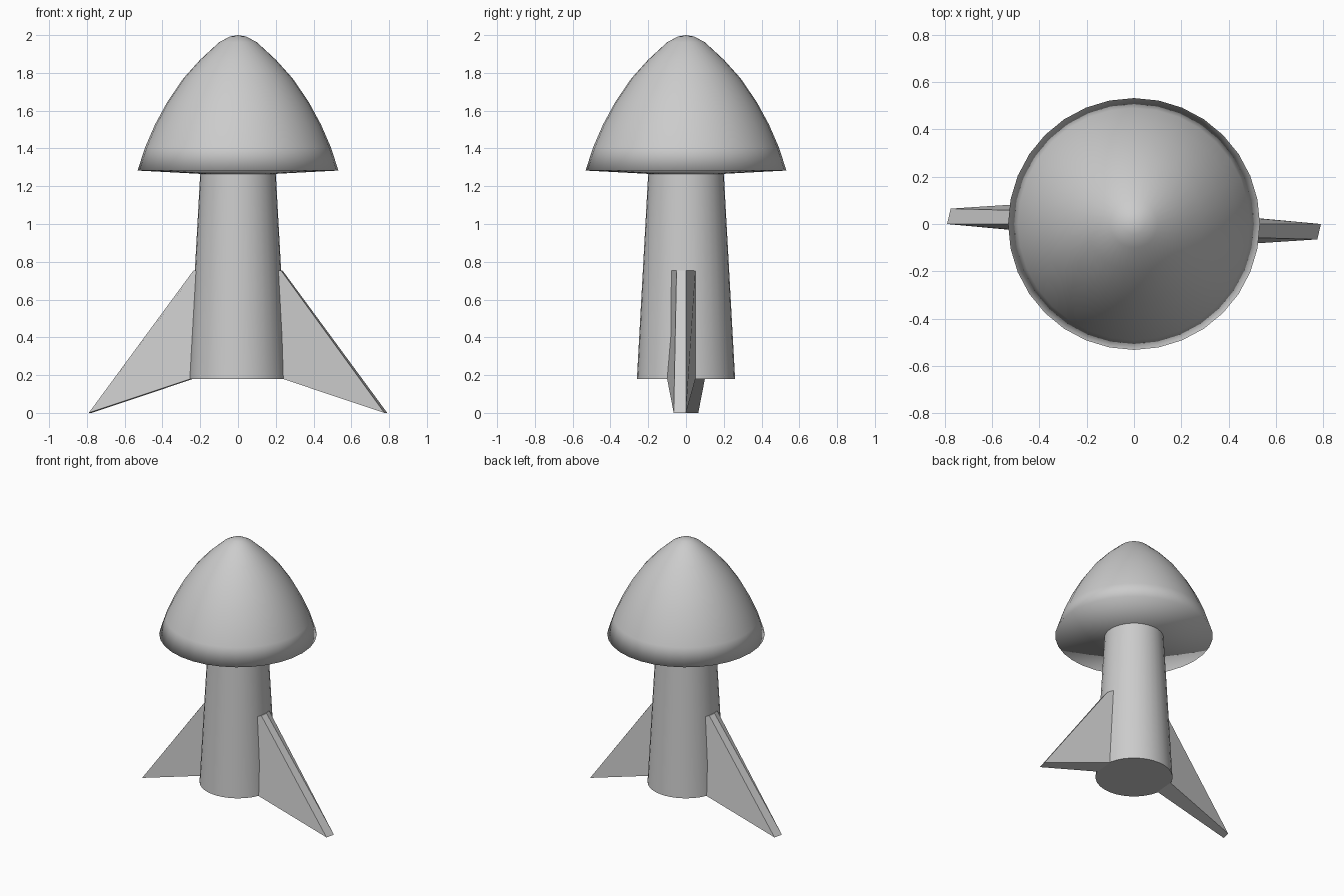
import bpy, bmesh, math

if "Cube" in bpy.data.objects:
    bpy.data.objects.remove(bpy.data.objects["Cube"])

SIDES = 32


def make_object(name, bm):
    bmesh.ops.recalc_face_normals(bm, faces=bm.faces)
    mesh = bpy.data.meshes.new(name)
    bm.to_mesh(mesh)
    bm.free()
    obj = bpy.data.objects.new(name, mesh)
    bpy.context.collection.objects.link(obj)
    return obj


def lathe(name, profile):
    """Revolve (radius, z) points around z."""
    bm = bmesh.new()
    verts = [bm.verts.new((r, 0, z)) for r, z in profile]
    edges = [bm.edges.new(pair) for pair in zip(verts, verts[1:])]
    bmesh.ops.spin(bm, geom=verts + edges, cent=(0, 0, 0), axis=(0, 0, 1),
                   angle=2 * math.pi, steps=SIDES, use_duplicate=False)
    bmesh.ops.remove_doubles(bm, verts=bm.verts, dist=0.0005)
    return make_object(name, bm)


# Nose cone with a shallow conical underside, smooth all round
nose = lathe("nose_cone", [(0, 2.0), (0.045, 1.992), (0.10, 1.962), (0.20, 1.87),
                           (0.29, 1.77), (0.375, 1.645), (0.44, 1.525),
                           (0.49, 1.41), (0.532, 1.283), (0, 1.255)])
for p in nose.data.polygons:
    p.use_smooth = True

# Tapered body with a flat base
body = lathe("body", [(0, 0.18), (0.26, 0.18), (0.2, 1.27), (0, 1.27)])
for p in body.data.polygons:
    p.use_smooth = abs(p.normal.z) < 0.9


# Tapered swept fins, turned half a circle apart
def fin(name, angle):
    top = [(0.22, 0.05), (0.235, 0), (0.227, -0.05), (0.208, -0.09)]
    bottom = [(0.25, 0.05, 0.18), (0.79, 0, 0), (0.775, -0.065, 0), (0.237, -0.1, 0.18)]
    bm = bmesh.new()
    t = [bm.verts.new((x, y, 0.755)) for x, y in top]
    b = [bm.verts.new(co) for co in bottom]
    bm.faces.new(t)
    bm.faces.new(b[::-1])
    for i in range(4):
        j = (i + 1) % 4
        bm.faces.new((t[i], b[i], b[j], t[j]))
    obj = make_object(name, bm)
    obj.rotation_euler.z = angle


fin("right_fin", 0)
fin("left_fin", math.pi)
